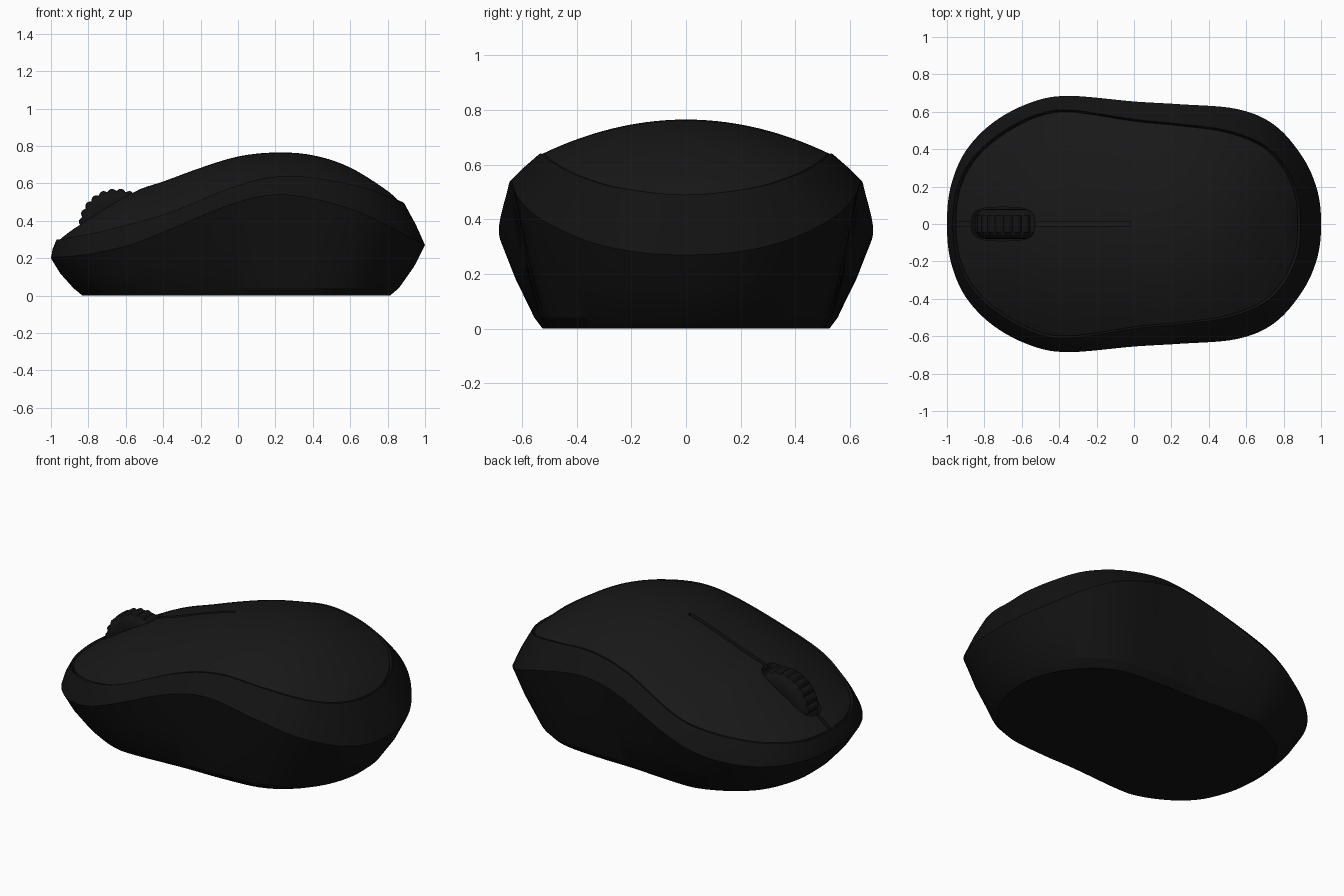
import bpy, bmesh, math
from mathutils import Vector

if "Cube" in bpy.data.objects:
    bpy.data.objects.remove(bpy.data.objects["Cube"])

def material(name, v):
    m = bpy.data.materials.new(name)
    m.diffuse_color = (v, v, v, 1)
    m.use_nodes = True
    m.node_tree.nodes["Principled BSDF"].inputs["Base Color"].default_value = m.diffuse_color
    return m

DARK, BLACK = material("charcoal", 0.009), material("black", 0.006)

def spline(pts, n, before, after):
    """Smooth curve through the points, n samples per span."""
    p = [Vector(q) for q in [before] + pts + [after]]
    out = []
    for i in range(1, len(p) - 2):
        a, b, c, d = p[i - 1:i + 3]
        for k in range(n):
            t = k / n
            out.append(0.5 * (2*b + (c - a)*t + (2*a - 5*b + 4*c - d)*t*t + (3*b - a - 3*c + d)*t**3))
    return out + [p[-2]]

def outline(pts, n=6):
    flip = lambda q: (q[0], -q[1], q[2])
    return spline(pts, n, flip(pts[1]), flip(pts[-2]))

def build(name, verts, faces, mat):
    me = bpy.data.meshes.new(name)
    me.from_pydata([tuple(v) for v in verts], [], faces)
    bm = bmesh.new()
    bm.from_mesh(me)
    bmesh.ops.remove_doubles(bm, verts=bm.verts, dist=1e-4)
    bmesh.ops.dissolve_degenerate(bm, edges=bm.edges, dist=1e-5)
    bmesh.ops.recalc_face_normals(bm, faces=bm.faces)
    bm.to_mesh(me)
    bm.free()
    ob = bpy.data.objects.new(name, me)
    bpy.context.collection.objects.link(ob)
    me.materials.append(mat)
    return ob

def activate(ob):
    bpy.ops.object.select_all(action='DESELECT')
    ob.select_set(True)
    bpy.context.view_layer.objects.active = ob

def smooth(ob, deg):
    activate(ob)
    bpy.ops.object.shade_smooth_by_angle(angle=math.radians(deg))

def cut(ob, cutter):
    activate(ob)
    m = ob.modifiers.new("cut", 'BOOLEAN')
    m.operation, m.solver, m.object = 'DIFFERENCE', 'EXACT', cutter
    bpy.ops.object.modifier_apply(modifier=m.name)
    bpy.data.objects.remove(cutter)

# half outlines: foot, widest crease, cover seam
foot = outline([(-.88, 0, .04), (-.86, .16, .04), (-.79, .33, .04), (-.67, .45, .04), (-.5, .535, .04),
                (-.35, .555, .04), (0, .535, .04), (.25, .53, .04), (.5, .505, .04), (.66, .42, .04),
                (.78, .28, .04), (.84, .14, .04), (.86, 0, .04)])
crease = outline([(-1, 0, .2), (-.98, .2, .205), (-.9, .39, .21), (-.75, .545, .23), (-.55, .65, .28),
                  (-.35, .685, .36), (0, .655, .5), (.25, .64, .54), (.55, .615, .48), (.75, .53, .4),
                  (.9, .36, .32), (.98, .18, .28), (1, 0, .27)])
seam = outline([(-.97, 0, .3), (-.95, .18, .3), (-.88, .33, .315), (-.75, .46, .34), (-.55, .575, .39),
                (-.35, .61, .45), (0, .56, .59), (.25, .535, .64), (.5, .5, .615), (.7, .42, .57),
                (.82, .29, .525), (.88, .14, .5), (.89, 0, .49)])

# centre line of the cover
ridge = spline([(-.97, .3), (-.85, .388), (-.7, .485), (-.55, .563), (-.4, .613), (-.2, .685), (0, .744),
                (.2, .765), (.4, .752), (.6, .69), (.8, .57), (.89, .49)], 12, (-1.05, .22), (.97, .4))

def ridge_z(x):
    for a, b in zip(ridge, ridge[1:]):
        if x <= b[0]:
            return a[1] + (b[1] - a[1]) * max(0, (x - a[0]) / (b[0] - a[0]))
    return ridge[-1][1]

# lower shell: stacked loops, with a lip that drops into the seam groove
def grow(curve, s, dz=0):
    return [Vector((p.x * s, p.y * s, p.z + dz)) for p in curve]

def between(a, b, t, s=1):
    return grow([p.lerp(q, t) for p, q in zip(a, b)], s)

layers = [grow(foot, .945, -.04), foot, between(foot, crease, .5, 1.012), crease,
          between(crease, seam, .5, 1.006), seam, grow(seam, .965, -.035)]
verts, faces = [], []
for half in layers:
    verts += half + [Vector((p.x, -p.y, p.z)) for p in half[-2:0:-1]]
N = len(verts) // len(layers)
for k in range(len(layers) - 1):
    for i in range(N):
        j = (i + 1) % N
        faces.append((k*N + i, k*N + j, k*N + N + j, k*N + N + i))
faces.append(tuple(range(N)))
shell = build("lower_shell", verts, faces, BLACK)
smooth(shell, 20)

# domed top cover: arched cross-sections, closed underneath
M, S = 28, .982
verts, faces = [], []
for drop in (0, -.05):
    for p in seam:
        top = ridge_z(p.x)
        for j in range(M + 1):
            v = -1 + 2 * j / M
            verts.append((p.x * S, p.y * v * S, p.z + (top - p.z) * (1 - v * v) + drop))
R, W = len(seam), M + 1
for i in range(R - 1):
    for j in range(M):
        q = (i*W + j, i*W + j + 1, i*W + W + j + 1, i*W + W + j)
        faces += [q, tuple(a + R*W for a in q)]
    for j in (0, M):
        a, b = i*W + j, i*W + W + j
        faces.append((a, b, b + R*W, a + R*W))
cover = build("top_cover", verts, faces, DARK)

# groove between the two buttons
verts, faces, K = [], [], 40
for i in range(K + 1):
    x = -1 + .98 * i / K
    z = ridge_z(x / S)
    verts += [(x, -.012, z - .022), (x, .012, z - .022), (x, .012, z + .06), (x, -.012, z + .06)]
for i in range(K):
    for j in range(4):
        a, b = i*4 + j, i*4 + (j + 1) % 4
        faces.append((a, b, b + 4, a + 4))
faces += [(0, 1, 2, 3), (K*4, K*4 + 1, K*4 + 2, K*4 + 3)]
cut(cover, build("groove_cutter", verts, faces, DARK))

# rounded wheel slot
verts, C = [], 32
for z in (.2, .8):
    for i in range(C):
        c, s = math.cos(2*math.pi*i/C), math.sin(2*math.pi*i/C)
        verts.append((-.7 + .17 * math.copysign(abs(c)**.6, c), .09 * math.copysign(abs(s)**.6, s), z))
faces = [(i, (i + 1) % C, C + (i + 1) % C, C + i) for i in range(C)]
faces += [tuple(range(C)), tuple(range(C, 2*C))]
cut(cover, build("slot_cutter", verts, faces, DARK))
smooth(cover, 30)

# scroll wheel with a ribbed tread
profile = [(-.08, .12), (-.078, .16), (-.065, .182), (-.05, .19), (-.045, .193), (-.02, .195)]
profile += [(-y, r) for y, r in reversed(profile)]
verts, faces, A, P = [], [], 144, len(profile)
for i in range(A):
    t = 2 * math.pi * i / A
    for y, r in profile:
        if abs(y) < .048:
            r += .014 * abs(math.sin(t * 12)) - .006
        verts.append((-.65 + r * math.cos(t), y, .37 + r * math.sin(t)))
for i in range(A):
    n = (i + 1) % A
    for j in range(P - 1):
        faces.append((i*P + j, i*P + j + 1, n*P + j + 1, n*P + j))
faces += [tuple(i*P for i in range(A)), tuple(i*P + P - 1 for i in range(A))]
wheel = build("scroll_wheel", verts, faces, BLACK)
smooth(wheel, 35)
